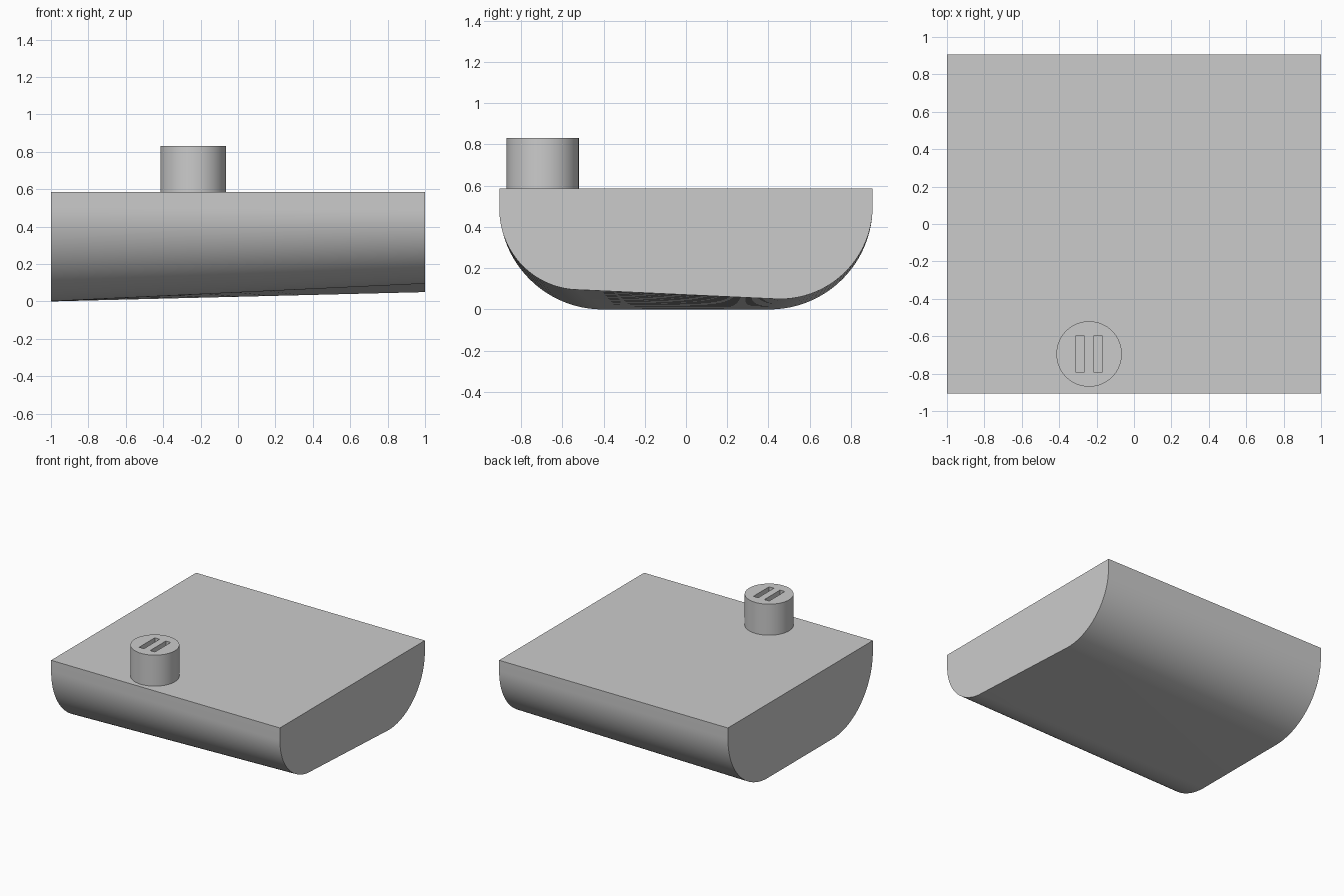
import bpy, bmesh
from math import sin, cos, pi

cube = bpy.data.objects.get("Cube")
if cube:
    bpy.data.objects.remove(cube)

grey = bpy.data.materials.new("plain grey")
grey.use_nodes = True
colour = (0.6, 0.6, 0.6, 1)
grey.diffuse_color = colour
grey.node_tree.nodes["Principled BSDF"].inputs["Base Color"].default_value = colour

HALF_Y, TOP, ARC_STEPS, SPANS = 0.905, 0.585, 32, 12


def lerp(a, b, t):
    return a + (b - a) * t


def make_object(name, bm):
    bmesh.ops.recalc_face_normals(bm, faces=bm.faces)
    mesh = bpy.data.meshes.new(name)
    bm.to_mesh(mesh)
    bm.free()
    mesh.materials.append(grey)
    obj = bpy.data.objects.new(name, mesh)
    bpy.context.collection.objects.link(obj)
    return obj


def smooth(obj):
    bpy.ops.object.select_all(action="DESELECT")
    obj.select_set(True)
    bpy.context.view_layer.objects.active = obj
    bpy.ops.object.shade_smooth_by_angle(angle=0.5)


def section(t):
    """Cross-section with a flat top and two rounded lower corners."""
    points = [(-HALF_Y, TOP)]
    for side, radius, floor in ((-1, lerp(0.5, 0.39, t), 0.095 * t),
                                (1, lerp(0.5, 0.45, t), 0.05 * t)):
        arc = []
        for i in range(ARC_STEPS + 1):
            a = pi / 2 * i / ARC_STEPS
            arc.append((side * (HALF_Y - radius * (1 - cos(a))),
                        floor + radius * (1 - sin(a))))
        points += arc if side < 0 else arc[::-1]
    return points + [(HALF_Y, TOP)]


# Body: lofted along x, with the underside rising and twisting slightly
bm = bmesh.new()
rings = []
for s in range(SPANS + 1):
    t = s / SPANS
    rings.append([bm.verts.new((lerp(-1, 1, t), y, z)) for y, z in section(t)])
for a, b in zip(rings, rings[1:]):
    for i in range(len(a)):
        j = (i + 1) % len(a)
        bm.faces.new((a[i], a[j], b[j], b[i]))
for end in (rings[0], rings[-1]):
    bm.faces.new(end)
smooth(make_object("body", bm))

# Knob: upright cylinder on the top face
KNOB_X, KNOB_Y, KNOB_TOP = -0.24, -0.695, 0.83
bm = bmesh.new()
bmesh.ops.create_cone(bm, cap_ends=True, segments=64, radius1=0.175,
                      radius2=0.175, depth=KNOB_TOP - TOP)
bmesh.ops.translate(bm, verts=bm.verts,
                    vec=(KNOB_X, KNOB_Y, (KNOB_TOP + TOP) / 2))
knob = make_object("knob", bm)

# Two parallel slots cut into the knob's top
for name, offset in (("right_slot_cutter", -0.048), ("left_slot_cutter", 0.048)):
    bm = bmesh.new()
    bmesh.ops.create_cube(bm, size=1)
    bmesh.ops.scale(bm, verts=bm.verts, vec=(0.042, 0.196, 0.1))
    bmesh.ops.translate(bm, verts=bm.verts,
                        vec=(KNOB_X + offset, KNOB_Y, KNOB_TOP))
    cutter = make_object(name, bm)
    cutter.hide_render = True
    cutter.hide_viewport = True
    cut = knob.modifiers.new(name, "BOOLEAN")
    cut.operation = "DIFFERENCE"
    cut.solver = "EXACT"
    cut.object = cutter
smooth(knob)
